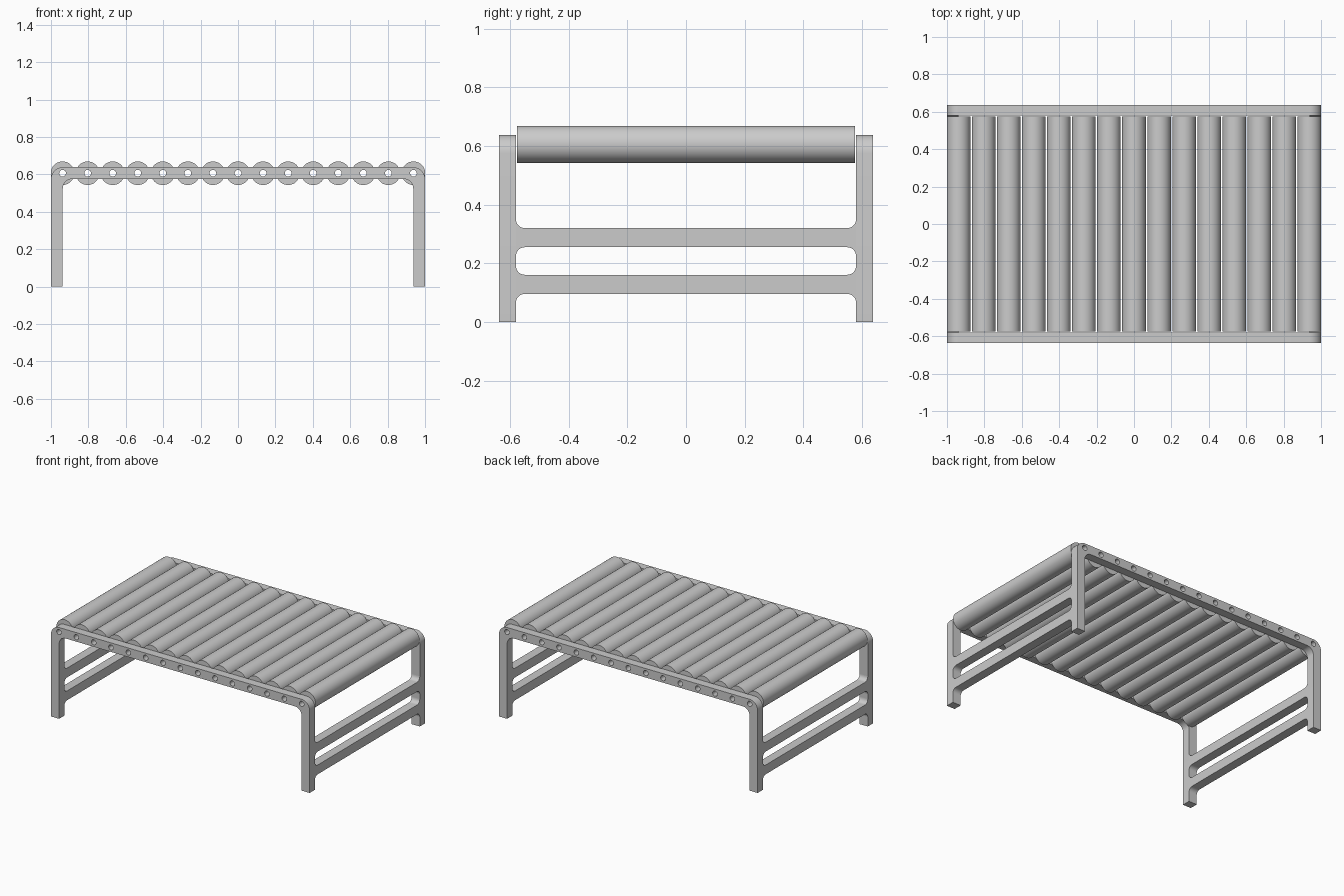
import bpy, bmesh
from math import sin, cos, radians
from mathutils import Matrix

if "Cube" in bpy.data.objects:
    bpy.data.objects.remove(bpy.data.objects["Cube"])

# local (x, y, extrusion) -> world axes
ALONG_Y = Matrix(((1, 0, 0, 0), (0, 0, -1, 0), (0, 1, 0, 0), (0, 0, 0, 1)))
ALONG_X = Matrix(((0, 0, 1, 0), (1, 0, 0, 0), (0, 1, 0, 0), (0, 0, 0, 1)))


def arc(cx, cy, r, a0, a1, n=10):
    return [(cx + r * cos(radians(a0 + (a1 - a0) * i / n)),
             cy + r * sin(radians(a0 + (a1 - a0) * i / n))) for i in range(n + 1)]


def circle(cx, cy, r, n):
    return arc(cx, cy, r, 0, 360, n)[:-1]


def plate(name, loops, depth, axes):
    """Filled profile (first loop outside, others holes) extruded to a mesh."""
    cu = bpy.data.curves.new(name, 'CURVE')
    cu.dimensions = '2D'
    cu.fill_mode = 'BOTH'
    cu.extrude = depth / 2
    for pts in loops:
        sp = cu.splines.new('POLY')
        sp.points.add(len(pts) - 1)
        for p, (x, y) in zip(sp.points, pts):
            p.co = (x, y, 0, 1)
        sp.use_cyclic_u = True
    tmp = bpy.data.objects.new(name + "_profile", cu)
    bpy.context.collection.objects.link(tmp)
    dg = bpy.context.evaluated_depsgraph_get()
    me = bpy.data.meshes.new_from_object(tmp.evaluated_get(dg))
    bpy.data.objects.remove(tmp)
    me.transform(axes)
    bm = bmesh.new()
    bm.from_mesh(me)
    bmesh.ops.remove_doubles(bm, verts=bm.verts, dist=1e-5)
    bmesh.ops.recalc_face_normals(bm, faces=bm.faces)
    bm.to_mesh(me)
    bm.free()
    return me


def place(name, me, loc):
    ob = bpy.data.objects.new(name, me)
    bpy.context.collection.objects.link(ob)
    ob.location = loc
    bpy.ops.object.select_all(action='DESELECT')
    ob.select_set(True)
    bpy.context.view_layer.objects.active = ob
    bpy.ops.object.shade_smooth_by_angle(angle=radians(30))
    return ob


COUNT, PITCH = 15, 0.134
AXLE_Z, BORE = 0.606, 0.018
TOP, LEG, INNER_Y, OUTER_Y = 0.638, 0.063, 0.579, 0.637
xs = [(i - (COUNT - 1) / 2) * PITCH for i in range(COUNT)]

# side frames: U-shaped leg and rail outline with axle holes
inx, inz, ro, ri = 1 - LEG, TOP - LEG, 0.063, 0.05
outline = ([(-inx, 0)]
           + arc(-inx + ri, inz - ri, ri, 180, 90)
           + arc(inx - ri, inz - ri, ri, 90, 0)
           + [(inx, 0), (1, 0)]
           + arc(1 - ro, TOP - ro, ro, 0, 90)
           + arc(-1 + ro, TOP - ro, ro, 90, 180)
           + [(-1, 0)])
side = plate("side_frame", [outline] + [circle(x, AXLE_Z, BORE, 24) for x in xs],
             OUTER_Y - INNER_Y, ALONG_Y)
for label, s in (("front", -1), ("back", 1)):
    place(label + "_side_frame", side, (0, s * (INNER_Y + OUTER_Y) / 2, 0))

# end crossbars with flared, filleted ends
h, f, w = 0.0325, 0.03, INNER_Y
bar = plate("crossbar", [arc(w - f, h + f, f, 0, -90, 8)[::-1][::-1]
                         + arc(-w + f, h + f, f, 270, 180, 8)
                         + arc(-w + f, -h - f, f, 180, 90, 8)
                         + arc(w - f, -h - f, f, 90, 0, 8)], LEG, ALONG_X)
for label, s in (("left", -1), ("right", 1)):
    for level, z in (("lower", 0.129), ("upper", 0.288)):
        place(f"{label}_{level}_crossbar", bar, (s * (1 - LEG / 2), 0, z))

# bored rollers
roller = plate("roller", [circle(0, 0, 0.063, 48), circle(0, 0, BORE, 24)], 1.15, ALONG_Y)
for i, x in enumerate(xs):
    place(f"roller_{i + 1}", roller, (x, 0, AXLE_Z))
